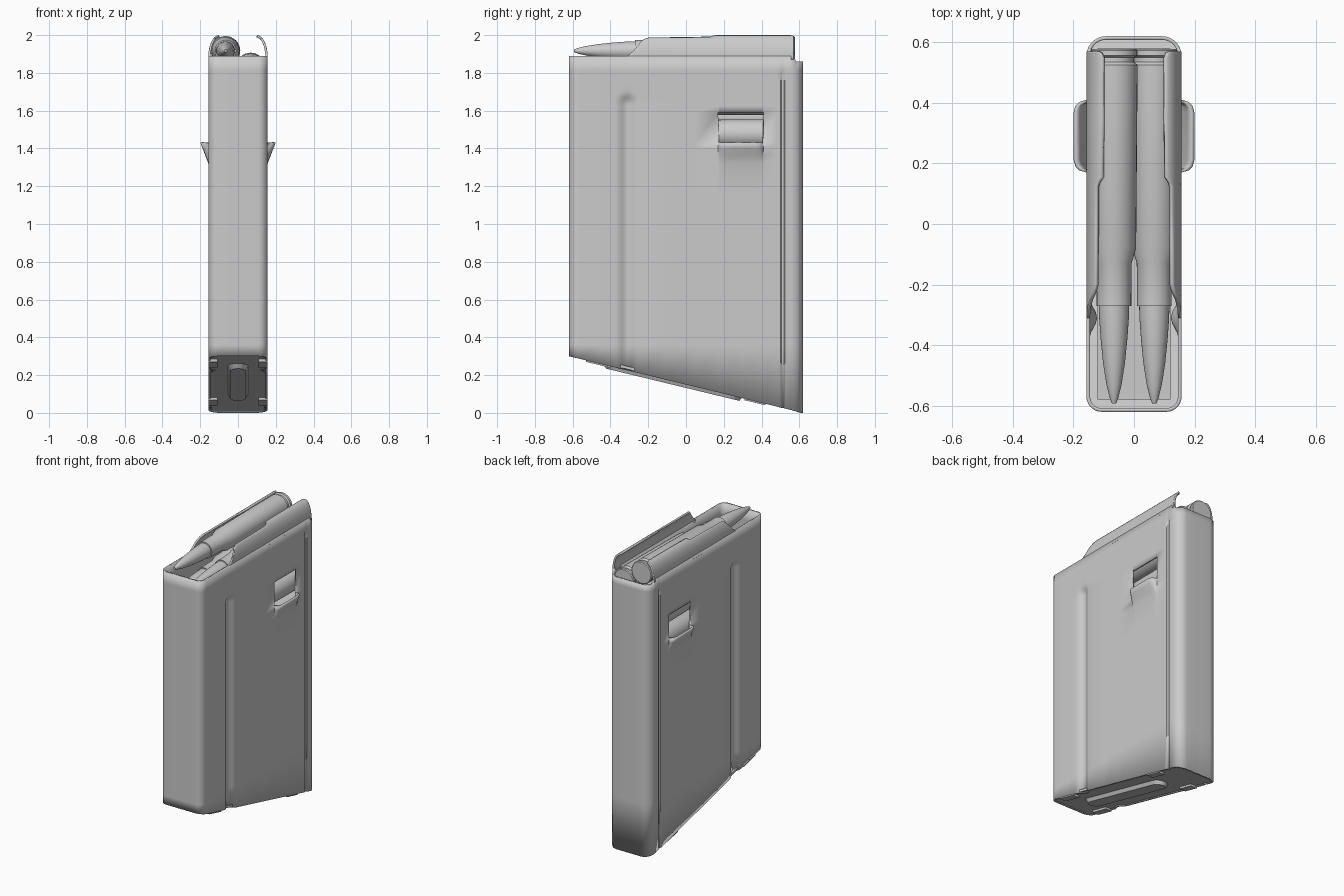
import bpy, bmesh
from math import sin, cos, pi, radians, hypot

if "Cube" in bpy.data.objects:
    bpy.data.objects.remove(bpy.data.objects["Cube"])

W, L = 0.157, 0.62           # half width and half length of the box
WALL = 0.012


def z_bottom(y):             # slanted underside
    return 0.30 * (L - y) / (2 * L)


def make(name, verts, faces, smooth=30, thick=None, offset=-1):
    me = bpy.data.meshes.new(name)
    me.from_pydata(verts, [], faces)
    ob = bpy.data.objects.new(name, me)
    bpy.context.collection.objects.link(ob)
    bm = bmesh.new()
    bm.from_mesh(me)
    if thick is None:
        bmesh.ops.recalc_face_normals(bm, faces=bm.faces)
    bm.to_mesh(me)
    bm.free()
    bpy.ops.object.select_all(action='DESELECT')
    ob.select_set(True)
    bpy.context.view_layer.objects.active = ob
    bpy.ops.object.shade_smooth_by_angle(angle=radians(smooth))
    if thick:
        m = ob.modifiers.new("wall", 'SOLIDIFY')
        m.thickness, m.offset = thick, offset
    return ob


def slab(name, outline, low, high, shrink=1.0):
    """Outline in x,y thickened along the slanted underside."""
    n = len(outline)
    cx = sum(p[0] for p in outline) / n
    cy = sum(p[1] for p in outline) / n
    v = [(x, y, z_bottom(y) + high) for x, y in outline]
    for x, y in outline:
        yy = cy + (y - cy) * (1 - (1 - shrink) * 0.2)
        v.append((cx + (x - cx) * shrink, yy, z_bottom(yy) + low))
    f = [(i, (i + 1) % n, n + (i + 1) % n, n + i) for i in range(n)]
    return make(name, v, f + [tuple(range(n)), tuple(range(n, 2 * n))])


# perimeter of the box, counter-clockwise from the front centre
def arc(cx, cy, r, a0, a1, n=7):
    return [(cx + r * cos(radians(a0 + (a1 - a0) * i / n)),
             cy + r * sin(radians(a0 + (a1 - a0) * i / n))) for i in range(n + 1)]


side_y = [-0.45, -0.39] + [-0.37 + 0.015 * i for i in range(9)] + [
    -0.1, 0.05, 0.17, 0.177, 0.19, 0.21, 0.29, 0.37, 0.39, 0.403, 0.41,
    0.48, 0.5, 0.506, 0.518, 0.524]
half = [(0.05, -L)] + arc(W - 0.05, -L + 0.05, 0.05, -90, 0)
half += [(W, y) for y in side_y]
half += arc(W - 0.065, L - 0.065, 0.065, 0, 90) + [(0.03, L)]
outline = half + [(-x, y) for x, y in reversed(half)]


def displaced(y, z):
    """Sideways offset: guide groove, rear seam and flared catch."""
    d = 0.0
    r = hypot(y + 0.31, max(0, z - 1.64)) / 0.06
    if r < 1:
        d -= 0.023 * cos(pi / 2 * r) ** 2
    if 0.503 < y < 0.522 and z < 1.81:
        d -= 0.006
    if 1.32 < z < 1.44 and 0.169 < y < 0.411:
        edge = min(1, max(0, (0.12 - abs(y - 0.29)) / 0.04))
        d += 0.042 * (z - 1.32) / 0.11 * (1 - (1 - edge) ** 2) ** 0.5
    return d


# magazine body shell with side windows
levels = [None, 0.36, 0.8, 1.15, 1.32, 1.36, 1.40, 1.43, 1.59, 1.625, 1.64,
          1.655, 1.67, 1.685, 1.70, 1.75, 1.80, 1.815, 'top']
verts, faces, n = [], [], len(outline)
for lv in levels:
    for x, y in outline:
        z = z_bottom(y) if lv is None else lv
        if lv == 'top':
            z = 1.89 if y < 0.57 else 1.86
        on_side = abs(x) > W - 0.001
        d = displaced(y, z) if on_side else 0
        verts.append((x + (d if x > 0 else -d), y, z))
for k in range(len(levels) - 1):
    for i in range(n):
        j = (i + 1) % n
        ym = (outline[i][1] + outline[j][1]) / 2
        xm = abs(outline[i][0] + outline[j][0]) / 2
        if levels[k] == 1.43 and 0.17 < ym < 0.41 and xm > W - 0.001:
            continue                          # window opening
        faces.append((k * n + i, k * n + j, (k + 1) * n + j, (k + 1) * n + i))
make("magazine_body", verts, faces, 35, WALL)

# curled feed lips: (y, degrees of curl)
lip_rows = [(-0.31, 3), (-0.28, 15), (-0.25, 36), (-0.225, 55), (-0.2, 64), (-0.05, 65),
            (0.125, 67), (0.14, 75), (0.155, 88), (0.35, 90), (0.55, 90), (0.565, 82), (0.57, 70)]
STEPS = 8
for s, tag in ((1, "right"), (-1, "left")):
    v, f = [], []
    for y, deg in lip_rows:
        v.append((s * (W - 0.006), y, 1.87))
        for i in range(STEPS + 1):
            a = radians(deg * i / STEPS)
            v.append((s * (W - 0.006 - 0.052 * (1 - cos(a))), y, 1.885 + 0.109 * sin(a)))
    c = STEPS + 2
    for k in range(len(lip_rows) - 1):
        for i in range(c - 1):
            q = (k * c + i, (k + 1) * c + i, (k + 1) * c + i + 1, k * c + i + 1)
            f.append(q if s > 0 else q[::-1])
    make("feed_lip_" + tag, v, f, 35, WALL, 0)

# cartridges: lathe profile (y, radius), staggered in two columns
profile = [(-0.592, 0.007), (-0.575, 0.014), (-0.53, 0.025), (-0.46, 0.036),
           (-0.38, 0.044), (-0.31, 0.049), (-0.27, 0.05), (-0.27, 0.057), (-0.13, 0.058),
           (-0.08, 0.073), (0.525, 0.078), (0.535, 0.066), (0.55, 0.066),
           (0.556, 0.077), (0.572, 0.077), (0.577, 0.072)]
SEG = 32
v = [(r * cos(2 * pi * i / SEG), y, r * sin(2 * pi * i / SEG))
     for y, r in profile for i in range(SEG)]
f = [(k * SEG + i, k * SEG + (i + 1) % SEG, (k + 1) * SEG + (i + 1) % SEG, (k + 1) * SEG + i)
     for k in range(len(profile) - 1) for i in range(SEG)]
f += [tuple(range(SEG)), tuple(range((len(profile) - 1) * SEG, len(profile) * SEG))]
first = make("cartridge_1", v, f)
for i in range(10):
    ob = first
    if i:
        ob = bpy.data.objects.new("cartridge_%d" % (i + 1), first.data)
        bpy.context.collection.objects.link(ob)
    ob.location = (0.067 if i % 2 else -0.066, 0, 1.917 - 0.088 * i)

# follower under the stack
bpy.ops.mesh.primitive_cube_add(size=1, location=(0, 0, 1.0))
follower = bpy.context.object
follower.name = "follower"
follower.scale = (0.24, 1.16, 0.05)

# floor plate, raised rib and retaining tabs
slab("floor_plate", [(x * 0.95, y * 0.985) for x, y in outline], 0.006, 0.022)
rib = arc(0, -0.385, 0.056, 180, 360, 12) + arc(0, 0.245, 0.056, 0, 180, 12)
slab("floor_rib", rib, -0.018, 0.012, 0.75)
for s, side in ((1, "right"), (-1, "left")):
    for y0, y1, end in ((-0.53, -0.40, "front"), (0.31, 0.42, "rear")):
        tab = [(s * 0.108, y0), (s * 0.155, y0), (s * 0.155, y1), (s * 0.108, y1)]
        slab("tab_%s_%s" % (end, side), tab, -0.008, 0.012)
